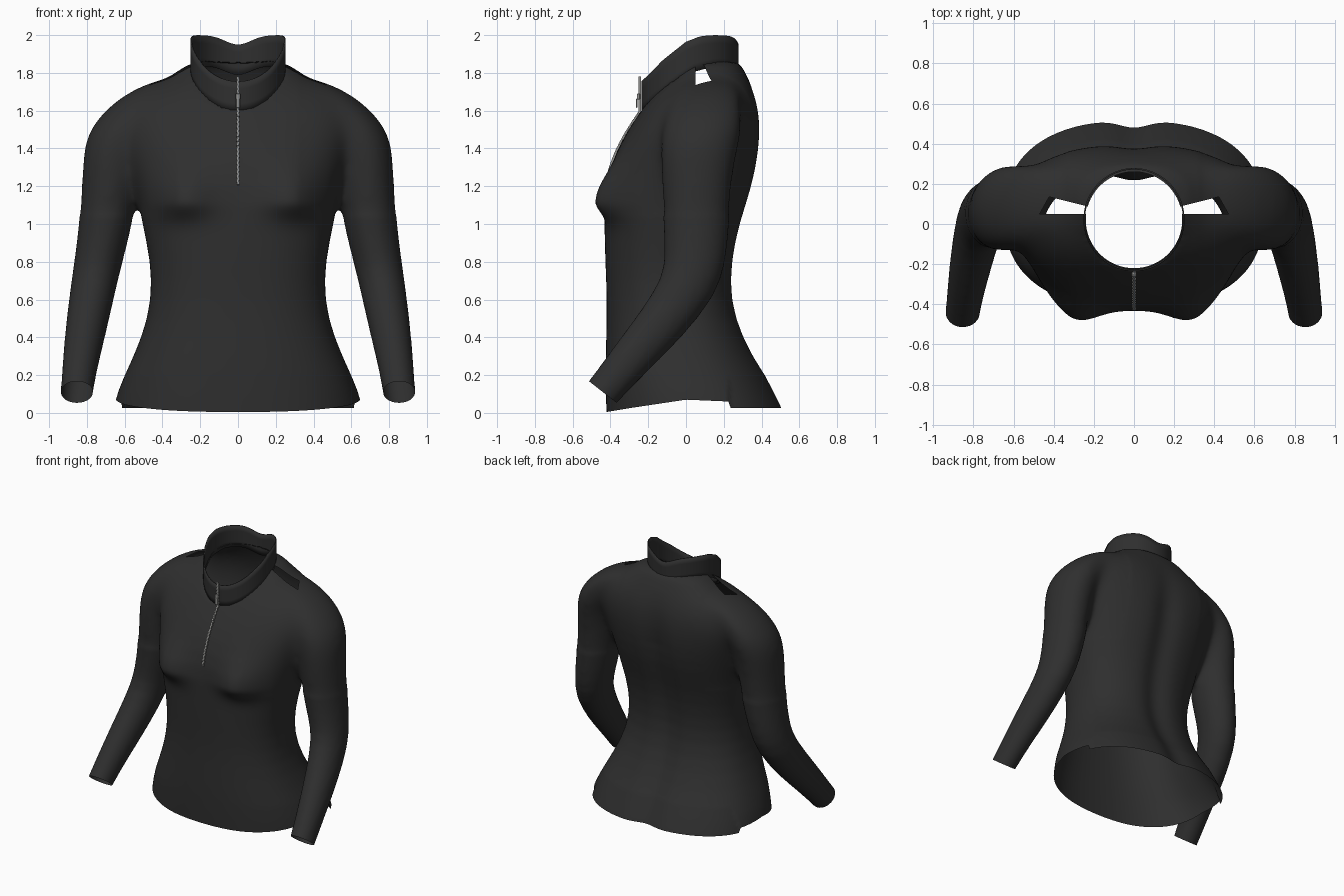
import bpy, bmesh, math
from mathutils import Vector, Matrix
from mathutils.bvhtree import BVHTree

cube = bpy.data.objects.get("Cube")
if cube:
    bpy.data.objects.remove(cube, do_unlink=True)


def material(name, rgb, rough):
    m = bpy.data.materials.new(name)
    m.use_nodes = True
    m.diffuse_color = (*rgb, 1)
    bsdf = m.node_tree.nodes["Principled BSDF"]
    bsdf.inputs["Base Color"].default_value = (*rgb, 1)
    bsdf.inputs["Roughness"].default_value = rough
    return m


FABRIC = material("charcoal fabric", (0.028, 0.028, 0.028), 0.8)
METAL = material("grey metal", (0.28, 0.28, 0.27), 0.5)


def add_object(name, bm, mat):
    mesh = bpy.data.meshes.new(name)
    bm.to_mesh(mesh)
    bm.free()
    mesh.materials.append(mat)
    ob = bpy.data.objects.new(name, mesh)
    bpy.context.collection.objects.link(ob)
    return ob


def smooth(ob, angle=40):
    bpy.ops.object.select_all(action='DESELECT')
    ob.select_set(True)
    bpy.context.view_layer.objects.active = ob
    bpy.ops.object.shade_smooth_by_angle(angle=math.radians(angle))


def interp(points, t):
    for (a, u), (b, v) in zip(points, points[1:]):
        if t <= b:
            return u + (v - u) * max(0, (t - a) / (b - a))
    return points[-1][1]


def power(v, e):
    return math.copysign(abs(v) ** (2 / e), v)


def bell(d, width):
    return math.exp(-(d / width) ** 2)


def loft(bm, rings, e, side=1, n=28):
    """Closed loft; each ring is centre x, y, z, radius x, radius y, tilt in degrees."""
    rows = []
    for x, y, z, rx, ry, tilt in rings:
        t, row = math.radians(tilt), []
        for i in range(n):
            a = math.tau * i / n
            v = ry * power(math.sin(a), e)
            row.append(bm.verts.new((side * (x + rx * power(math.cos(a), e)),
                                     y + v * math.cos(t), z + v * math.sin(t))))
        rows.append(row)
    for r, s in zip(rows, rows[1:]):
        for i in range(n):
            j = (i + 1) % n
            bm.faces.new((r[i], r[j], s[j], s[i]))
    bm.faces.new(rows[0][::-1])
    bm.faces.new(rows[-1])


# Torso stations: height, half width, front y, back y
TORSO = [(-0.2, .68, -.42, .59), (-.05, .67, -.42, .57), (.07, .66, -.425, .53),
         (.2, .605, -.43, .425), (.4, .51, -.425, .31), (.6, .46, -.42, .25),
         (.8, .465, -.43, .255), (1.0, .51, -.435, .295), (1.2, .545, -.435, .365),
         (1.4, .60, -.37, .40), (1.55, .64, -.275, .40), (1.65, .60, -.205, .38),
         (1.73, .48, -.13, .35), (1.8, .32, -.05, .315), (1.88, .24, 0, .28)]

# Sleeve stations from below the cuff up to the shoulder
SLEEVE = [(.865, -.57, -.04, .085, .092, -40), (.855, -.44, .11, .085, .094, -40),
          (.83, -.29, .29, .098, .112, -40), (.80, -.13, .47, .112, .13, -38),
          (.765, .02, .67, .122, .152, -20), (.735, .05, .82, .13, .165, -6),
          (.70, .055, 1.0, .142, .175, 0), (.68, .055, 1.2, .15, .188, 0),
          (.665, .065, 1.38, .16, .21, 0), (.635, .085, 1.49, .165, .22, 0),
          (.57, .10, 1.60, .145, .205, 0), (.45, .115, 1.70, .14, .18, 0),
          (.32, .13, 1.775, .10, .13, 0)]

# Body: torso and sleeves fused into one smooth skin
bm = bmesh.new()
loft(bm, [(0, (f + b) / 2, z, w, (b - f) / 2, 0) for z, w, f, b in TORSO], 2.4)
for s in (1, -1):
    loft(bm, SLEEVE, 2, s)
bmesh.ops.recalc_face_normals(bm, faces=bm.faces)
body = add_object("shirt_body", bm, FABRIC)
body.modifiers.new("round", 'SUBSURF').levels = 1
remesh = body.modifiers.new("fuse", 'REMESH')
remesh.mode = 'VOXEL'
remesh.voxel_size = 0.018
relax = body.modifiers.new("relax", 'SMOOTH')
relax.factor, relax.iterations = 0.5, 10
bpy.context.view_layer.update()
fused = bpy.data.meshes.new_from_object(body.evaluated_get(bpy.context.evaluated_depsgraph_get()))
body.modifiers.clear()

bm = bmesh.new()
bm.from_mesh(fused)

# Blend the shoulders and armholes
armholes = [v for v in bm.verts if v.co.z > 1.05 and abs(v.co.x) > .33]
for _ in range(35):
    bmesh.ops.smooth_vert(bm, verts=armholes, factor=.5,
                          use_axis_x=True, use_axis_y=True, use_axis_z=True)

# Bust: soft slope above, tighter fold below; spine groove fading out at the neck
for v in bm.verts:
    c = v.co
    if c.y < -.12 and .7 < c.z < 1.7:
        lift = bell(c.z - 1.12, .18 if c.z > 1.12 else .09)
        edge = min(1, (-.12 - c.y) / .12)
        c.y -= .088 * lift * bell(abs(c.x) - .3, .15) * edge
    if c.y > .1:
        c.y -= .035 * bell(c.x, .1) * min(1, max(0, (1.75 - c.z) / .4))


def cut(test, co, no, clear):
    """Slice the faces that pass the test, optionally dropping the outer side."""
    faces = [f for f in bm.faces if test(f.calc_center_median())]
    geom = set(faces)
    for f in faces:
        geom.update(f.verts, f.edges)
    bmesh.ops.bisect_plane(bm, geom=list(geom), plane_co=co, plane_no=no, clear_outer=clear)


# Open the hem and both cuffs
cut(lambda c: abs(c.x) < .72 and c.z < .15, (0, 0, .07), (0, 0, -1), True)
for s in (1, -1):
    cut(lambda c: c.x * s > .72 and c.y < -.2 and c.z < .35,
        (s * .85, -.44, .11), (0, -.62, -.79), True)

# Open the neck and trim it to a clean circle
NECK = Vector((0, .02))
R = .24
bmesh.ops.delete(bm, geom=[v for v in bm.verts if v.co.z > 1.4
                           and (v.co.xy - NECK).length < R], context='VERTS')
for v in bm.verts:
    if v.is_boundary and v.co.z > 1.4:
        v.co.xy = NECK + (v.co.xy - NECK).normalized() * R

# Shoulder slits: wedge shaped gaps along the seams
for s in (1, -1):
    planes = [((s * .3, .05, 0), (0, -1, 0)),
              ((s * .22, .085, 0), (-s * .05, .2, 0)),
              ((s * .47, .05, 0), (s * .09, .05, 0))]
    near = lambda c: c.z > 1.5 and .15 < c.x * s < .55 and -.05 < c.y < .25
    for co, no in planes:
        cut(near, co, no, False)
    gap = [f for f in bm.faces if near(f.calc_center_median()) and all(
        (f.calc_center_median() - Vector(co)).dot(Vector(no)) < 0 for co, no in planes)]
    bmesh.ops.delete(bm, geom=gap, context='FACES')

# Hem curve with a dropped back panel
for v in bm.verts:
    c = v.co
    if c.z < .2 and abs(c.x) < .72:
        h = .025 if c.y > .23 else interp([(-.43, .003), (-.3, .025), (0, .07), (.23, .06)], c.y)
        c.z = h + (c.z - .07) * (.2 - h) / .13
skin = BVHTree.FromBMesh(bm)
bm.to_mesh(body.data)
bm.free()
smooth(body, 60)

# Collar: upright band with a dipping front and a notched back
TOP = [(-.24, 1.75), (-.12, 1.87), (0, 1.965), (.08, 1.995), (.15, 2.0), (.28, 2.0)]
BOTTOM = [(-.24, 1.595), (-.18, 1.65), (-.08, 1.73), (.04, 1.805), (.15, 1.835), (.28, 1.84)]
bm = bmesh.new()
rows, n, steps = [], 72, 4
for i in range(n):
    a = math.tau * i / n
    x, y = .252 * math.sin(a), .022 - .257 * math.cos(a)
    dip = .05 * bell(x, .1) if y > 0 else 0
    lo, hi = interp(BOTTOM, y) - dip, interp(TOP, y) - dip
    rows.append([bm.verts.new((x, y, lo + (hi - lo) * k / steps)) for k in range(steps + 1)])
for i in range(n):
    r, s = rows[i], rows[(i + 1) % n]
    for k in range(steps):
        bm.faces.new((r[k], s[k], s[k + 1], r[k + 1]))
collar = add_object("collar", bm, FABRIC)
wall = collar.modifiers.new("thickness", 'SOLIDIFY')
wall.thickness = .008
smooth(collar)


def box(bm, centre, size, tilt=0.0):
    bmesh.ops.create_cube(bm, size=1, matrix=Matrix.Translation(centre)
                          @ Matrix.Rotation(tilt, 4, 'X') @ Matrix.Diagonal((*size, 1)))


def front_y(z):
    hit = skin.ray_cast(Vector((0, -1, z)), Vector((0, 1, 0)))[0]
    y = hit.y if hit else 0
    return min(y, -.24) if z > 1.595 else y


# Zip: alternating teeth following the chest and collar
bm = bmesh.new()
count = 48
for i in range(count):
    z = 1.215 + .56 * i / (count - 1)
    slope = math.atan2(front_y(z + .01) - front_y(z - .01), .02)
    box(bm, (.002 * (-1) ** i, front_y(z) - .005, z), (.014, .012, .013), -slope)
add_object("zip_teeth", bm, METAL)

# Zip slider with its hanging pull
bm = bmesh.new()
y = front_y(1.66) - .012
box(bm, (0, y, 1.675), (.024, .016, .03))
box(bm, (0, y - .008, 1.64), (.02, .007, .05))
slider = add_object("zip_slider", bm, METAL)
edge = slider.modifiers.new("soft edges", 'BEVEL')
edge.width, edge.segments = .003, 2
